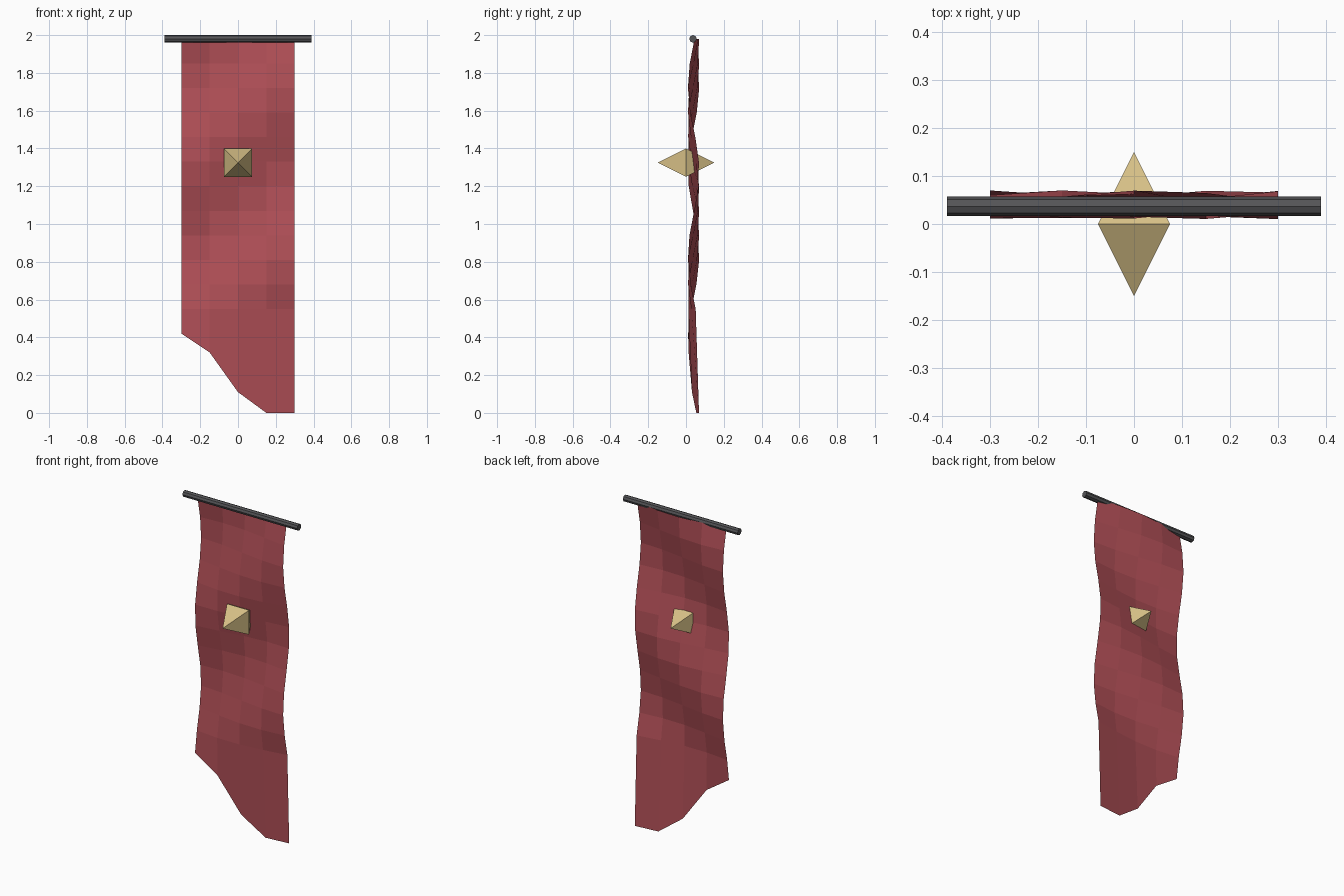
import bpy, bmesh, math

cube = bpy.data.objects.get("Cube")
if cube:
    bpy.data.objects.remove(cube, do_unlink=True)


def material(name, rgb):
    m = bpy.data.materials.new(name)
    m.use_nodes = True
    m.diffuse_color = (*rgb, 1)
    m.node_tree.nodes["Principled BSDF"].inputs["Base Color"].default_value = (*rgb, 1)
    return m


def make_object(name, bm, mat):
    mesh = bpy.data.meshes.new(name)
    bm.to_mesh(mesh)
    bm.free()
    mesh.materials.append(mat)
    obj = bpy.data.objects.new(name, mesh)
    bpy.context.collection.objects.link(obj)
    return obj


red = material("red cloth", (0.43, 0.077, 0.093))
gold = material("pale gold", (0.68, 0.53, 0.24))
iron = material("dark iron", (0.09, 0.09, 0.095))

# Hanging cloth: a coarse grid with a diagonal ripple and a torn lower edge
COLS, ROWS = 4, 12
WIDTH, TOP, HEM = 0.6, 1.98, 0.42
TORN_EDGE = (0.42, 0.32, 0.11, 0, 0)


def ripple(x, z):
    return 0.04 + 0.03 * math.cos(math.tau / 0.9 * (z - 1.955 - 0.75 * x))


bm = bmesh.new()
grid = []
for r in range(ROWS + 1):
    z = TOP + (HEM - TOP) * r / ROWS
    row = []
    for c in range(COLS + 1):
        x = WIDTH * (c / COLS - 0.5)
        height = TORN_EDGE[c] if r == ROWS else z
        row.append(bm.verts.new((x, ripple(x, z), height)))
    grid.append(row)
for upper, lower in zip(grid, grid[1:]):
    for c in range(COLS):
        bm.faces.new((upper[c], lower[c], lower[c + 1], upper[c + 1]))
make_object("banner_cloth", bm, red)

# Eight-sided hanging rod
bm = bmesh.new()
bmesh.ops.create_cone(bm, cap_ends=True, segments=8, radius1=0.02, radius2=0.02, depth=0.78)
rod = make_object("hanging_rod", bm, iron)
rod.location = (0, 0.037, 1.98)
rod.rotation_euler = (0, math.pi / 2, 0)

# Emblem: a square double pyramid pointing forward and back through the cloth
bm = bmesh.new()
HALF = 0.075
ring = [bm.verts.new((sx * HALF, 0, sz * HALF))
        for sx, sz in ((-1, -1), (1, -1), (1, 1), (-1, 1))]
for tip_y in (-0.15, 0.15):
    tip = bm.verts.new((0, tip_y, 0))
    for i in range(4):
        bm.faces.new((ring[i], ring[(i + 1) % 4], tip))
bmesh.ops.recalc_face_normals(bm, faces=bm.faces)
make_object("emblem_stud", bm, gold).location = (0, 0, 1.325)
